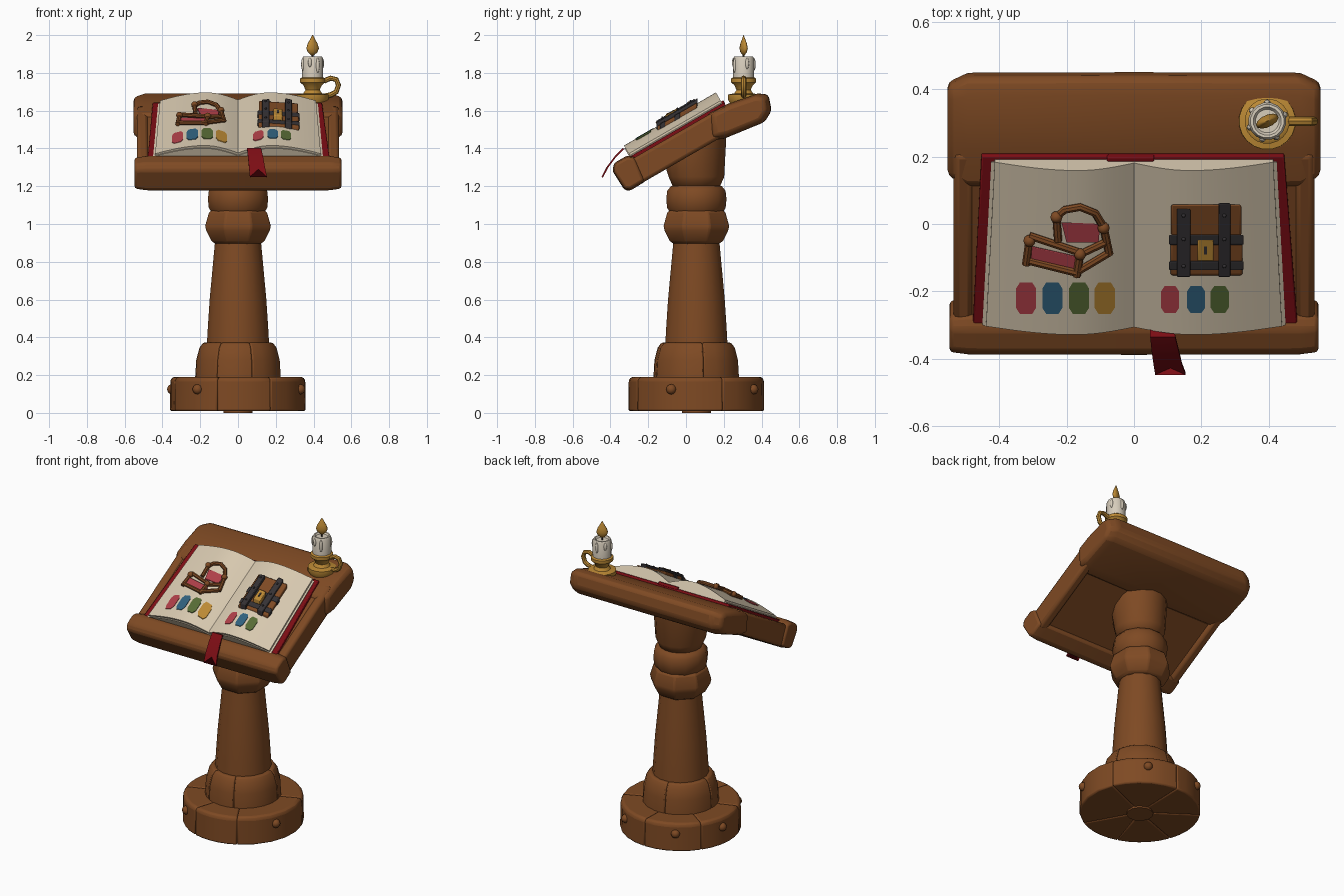
import bpy, bmesh
from math import sin, cos, pi, radians, hypot
from mathutils import Matrix, Vector

if "Cube" in bpy.data.objects:
    bpy.data.objects.remove(bpy.data.objects["Cube"])


def material(name, rgb):
    m = bpy.data.materials.new(name)
    m.use_nodes = True
    m.diffuse_color = (*rgb, 1)
    bsdf = m.node_tree.nodes["Principled BSDF"]
    bsdf.inputs["Base Color"].default_value = (*rgb, 1)
    bsdf.inputs["Roughness"].default_value = 0.8
    return m


WOOD = material("warm wood", (.21, .068, .017))
RED = material("dark red cloth", (.20, .004, .007))
PAGE = material("cream paper", (.68, .58, .43))
WAX = material("candle wax", (.68, .61, .50))
GOLD = material("gold", (.50, .25, .035))
PINK = material("faded rose", (.43, .05, .065))
BLUE = material("ink blue", (.03, .12, .21))
GREEN = material("moss green", (.095, .145, .035))
IRON = material("dark iron", (.035, .031, .034))

# Frame of the sloping desk: x across, y up the slope, z away from the board
DESK = Matrix.Translation((0, 0, 1.507)) @ Matrix.Rotation(radians(30), 4, 'X')
WORLD = Matrix()
POST_Y = .055


def finish(obj, name, mat, matrix=WORLD, bevel=0, angle=40):
    obj.name = name
    obj.data.materials.append(mat)
    bpy.ops.object.select_all(action='DESELECT')
    obj.select_set(True)
    bpy.context.view_layer.objects.active = obj
    bpy.ops.object.shade_smooth_by_angle(angle=radians(angle))
    if bevel:
        mod = obj.modifiers.new("soft edges", 'BEVEL')
        mod.width, mod.segments, mod.limit_method = bevel, 2, 'ANGLE'
        mod.angle_limit = radians(angle)
    obj.matrix_world = matrix @ obj.matrix_basis
    return obj


def loft(name, rings, mat, matrix=WORLD, bevel=0, angle=40):
    """Skin a list of closed rings and cap both ends."""
    bm = bmesh.new()
    rows = [[bm.verts.new(p) for p in ring] for ring in rings]
    n = len(rows[0])
    for a, b in zip(rows, rows[1:]):
        for i in range(n):
            j = (i + 1) % n
            bm.faces.new((a[i], a[j], b[j], b[i]))
    bm.faces.new(rows[0])
    bm.faces.new(rows[-1][::-1])
    bmesh.ops.recalc_face_normals(bm, faces=bm.faces)
    mesh = bpy.data.meshes.new(name)
    bm.to_mesh(mesh)
    bm.free()
    obj = bpy.data.objects.new(name, mesh)
    bpy.context.collection.objects.link(obj)
    return finish(obj, name, mat, matrix, bevel, angle)


def lathe(name, profile, mat, sides, cx=0, cy=POST_Y, bevel=0, angle=40, squash=1):
    rings = [[(cx + r * cos(2 * pi * (i + .5) / sides),
               cy + squash * r * sin(2 * pi * (i + .5) / sides), z)
              for i in range(sides)] for r, z in profile]
    return loft(name, rings, mat, bevel=bevel, angle=angle)


def box(name, x, y, z, mat, matrix=WORLD, bevel=0):
    rings = [[(x[0], y[0], h), (x[1], y[0], h), (x[1], y[1], h), (x[0], y[1], h)] for h in z]
    return loft(name, rings, mat, matrix, bevel)


def ball(name, loc, r, mat, matrix=WORLD, scale=(1, 1, 1)):
    bpy.ops.mesh.primitive_uv_sphere_add(segments=12, ring_count=8, radius=r, location=loc)
    bpy.context.object.scale = scale
    return finish(bpy.context.object, name, mat, matrix, angle=60)


def tube(name, points, r, mat, matrix=WORLD):
    curve = bpy.data.curves.new(name, 'CURVE')
    curve.dimensions, curve.bevel_depth, curve.bevel_resolution = '3D', r, 2
    curve.use_fill_caps = True
    spline = curve.splines.new('POLY')
    spline.points.add(len(points) - 1)
    for p, co in zip(spline.points, points):
        p.co = (*co, 1)
    obj = bpy.data.objects.new(name, curve)
    bpy.context.collection.objects.link(obj)
    bpy.ops.object.select_all(action='DESELECT')
    obj.select_set(True)
    bpy.context.view_layer.objects.active = obj
    bpy.ops.object.convert(target='MESH')
    return finish(bpy.context.object, name, mat, matrix)


# Foot: ring of bevelled blocks, most with a wooden peg
def blocks(name, seams, profile, inner, bevel):
    for k, (a, b) in enumerate(zip(seams, seams[1:])):
        angles = [radians(a + (b - a) * i / 5) for i in range(6)]
        outline = [(inner, profile[0][1])] + profile + [(inner, profile[-1][1])]
        rings = [[(r * cos(t), POST_Y + r * sin(t), z) for r, z in outline] for t in angles]
        loft(f"{name}_{k + 1}", rings, WOOD, bevel=bevel, angle=25)


blocks("foot_block", [-61, 23, 88, 145, 200, 252, 299],
       [(.36, .01), (.358, .175), (.345, .19)], .06, .009)
lathe("foot_core", [(.08, .0), (.08, .18)], WOOD, 12)
for a in (58, 120, 169, 233, 338):
    t = radians(a)
    ball("foot_peg", (.355 * cos(t), POST_Y + .355 * sin(t), .125), .027, WOOD)
blocks("lower_tier_block", [-70, 10, 100, 180, 240, 290],
       [(.228, .18), (.222, .28), (.205, .345), (.185, .372)], .06, .008)

# Column, collars and neck
lathe("column", [(.168, .36), (.163, .45), (.153, .6), (.136, .78), (.122, .93)], WOOD, 16)
lathe("lower_collar", [(.13, .895), (.152, .91), (.182, .965), (.188, .99), (.165, 1.065), (.14, 1.075)],
      WOOD, 8, bevel=.008, angle=30)
lathe("upper_collar", [(.14, 1.055), (.16, 1.085), (.165, 1.13), (.16, 1.175), (.14, 1.2), (.11, 1.21)],
      WOOD, 12, angle=50)
neck = lathe("neck", [(.10, 1.19), (.13, 1.205), (.15, 1.25), (.162, 1.31), (.172, 1.42)], WOOD, 16, angle=50)
for v in neck.data.vertices:
    if v.co.z > 1.3:
        v.co.z = 1.507 + .577 * v.co.y - (.08 if v.co.z > 1.4 else .16)

# Sloping desk
box("desk_panel", (-.48, .48), (-.36, .26), (-.11, -.004), WOOD, DESK)
for side, name in ((-1, "right"), (1, "left")):
    box(name + "_desk_rail", sorted((side * .475, side * .535)), (-.36, .24), (-.135, .002), WOOD, DESK, .018)


def rail(name, profile, half, end, mat_matrix, bevel):
    cy = sum(p[0] for p in profile) / len(profile)
    cz = sum(p[1] for p in profile) / len(profile)
    rings = [[(x, cy + (y - cy) * s, cz + (z - cz) * s) for y, z in profile]
             for x, s in ((-half, end), (-half + .06, 1), (0, 1.01), (half - .06, 1), (half, end))]
    loft(name, rings, WOOD, mat_matrix, bevel, 25)


rail("front_desk_rail", [(-.445, -.12), (-.45, .0), (-.42, .03), (-.345, .03), (-.31, .005), (-.325, -.135), (-.42, -.138)],
     .547, .9, DESK, .012)
rail("back_desk_rail", [(.12, 1.44), (.2, 1.452), (.415, 1.54), (.452, 1.6), (.435, 1.685),
                        (.38, 1.69), (.22, 1.635), (.11, 1.58)], .553, .82, WORLD, .018)

# Open book
HALF = .43


def page_height(x):
    t = min(abs(x) / HALF, 1)
    if t < .4:
        return .04 + .045 * sin(pi / 2 * t / .4)
    return .035 + .05 * cos(pi / 2 * (t - .4) / .6)


loft("book_cover", [[(-.478, -.34, z), (.485, -.34, z), (.445, .243, z), (-.452, .243, z)] for z in (-.004, .018)],
     RED, DESK, .005)
box("book_spine", (-.08, .06), (.2, .245), (.01, .03), RED, DESK, .004)


def page_block(name, grow, drop, low, high):
    rings = []
    for i in range(-14, 15):
        x = HALF * i / 14
        h = page_height(x) - drop
        xl, xh = x * 1.02 * grow, x * .96 * grow
        rings.append([(xl, low, h), (xh, high, h), (xh, high, .012), (xl, low, .012)])
    loft(name, rings, PAGE, DESK)


page_block("page_stack", 1.025, .014, -.335, .225)
page_block("open_pages", 1, 0, -.33, .232)


# Raised pictures that follow the paper; points are given as seen from above
def on_page(x, y, lift):
    h = page_height(x) + lift
    return (x, (y + .5 * h) / .866, h)


def plate(name, pts, lift, mat, bevel=0):
    loft(name, [[on_page(x, y, h) for x, y in pts] for h in (-.006, lift)], mat, DESK, bevel)


def panel(name, x0, x1, y0, y1, lift, mat, bevel=0):
    plate(name, [(x0, y0), (x1, y0), (x1, y1), (x0, y1)], lift, mat, bevel)


def swatch(x, y, mat, rx, ry):
    plate("paint_swatch", [(x + rx * a, y + ry * b) for a, b in
                           ((-.6, -1), (.6, -1), (1, -.6), (1, .6), (.6, 1), (-.6, 1), (-1, .6), (-1, -.6))], .003, mat)


for x, mat in zip((-.32, -.242, -.163, -.087), (PINK, BLUE, GREEN, GOLD)):
    swatch(x, -.22, mat, .03, .047)
for x, mat in zip((.107, .184, .254), (PINK, BLUE, GREEN)):
    swatch(x, -.224, mat, .027, .04)

# Armchair picture
plate("chair_back_cushion", [(-.215, .005), (-.1, -.0), (-.105, -.055), (-.2, -.055)], .008, PINK)
plate("chair_seat_cushion", [(-.305, -.065), (-.15, -.1), (-.155, -.14), (-.305, -.105)], .014, PINK, .004)
chair_bars = [[(-.23, .02), (-.205, .042), (-.16, .05), (-.115, .032), (-.09, -.01)],
              [(-.31, -.05), (-.32, -.12)], [(-.31, -.035), (-.16, -.085)],
              [(-.16, -.09), (-.17, -.155)], [(-.16, -.09), (-.075, -.05)],
              [(-.09, -.01), (-.073, -.09)], [(-.165, -.14), (-.073, -.085)],
              [(-.31, -.11), (-.17, -.145)], [(-.23, .02), (-.225, -.05)]]
for bar in chair_bars:
    tube("chair_frame", [on_page(x, y, .012) for x, y in bar], .012, WOOD, DESK)
for x, y in ((-.23, .02), (-.09, -.012), (-.31, -.05), (-.16, -.09)):
    ball("chair_knob", on_page(x, y, .016), .018, WOOD, DESK)

# Chest picture
panel("chest_lid", .11, .318, -.035, .058, .02, WOOD, .006)
panel("chest_body", .108, .322, -.152, -.055, .018, WOOD, .006)
for y0, y1 in ((-.062, -.032), (-.137, -.11)):
    panel("chest_band", .104, .325, y0, y1, .023, IRON, .004)
for x0, x1, y1 in ((.127, .167, .045), (.25, .286, .062)):
    panel("chest_strap", x0, x1, -.157, y1, .028, IRON, .004)
    for y in (.025, -.045, -.125):
        ball("strap_rivet", on_page((x0 + x1) / 2, y, .028), .006, IRON, DESK)
panel("chest_lock", .188, .236, -.11, -.047, .031, GOLD, .004)
panel("keyhole", .207, .217, -.09, -.066, .033, IRON)

# Ribbon with a forked end
path = [(.083, -.29, 1.385, .036), (.085, -.335, 1.402, .037), (.092, -.375, 1.362, .04),
        (.1, -.418, 1.305, .042), (.108, -.447, 1.25, .045)]
rings = []
for k, (x, y, z, w) in enumerate(path):
    fork = .04 if k == len(path) - 1 else 0
    front = [(x - w, y, z), (x, y + fork * .5, z + fork), (x + w, y, z)]
    rings.append(front + [(a, b + .007, c - .005) for a, b, c in front[::-1]])
loft("ribbon", rings, RED)

# Candle and holder
CX, CY = .395, .305
lathe("candle_holder", [(.07, 1.635), (.085, 1.66), (.084, 1.685), (.05, 1.692), (.038, 1.71), (.05, 1.735),
                        (.067, 1.75), (.067, 1.77), (.058, 1.776)], GOLD, 20, CX, CY)
tube("holder_handle", [(CX + .06, CY, 1.757), (.49, CY, 1.772), (.52, CY, 1.765), (.532, CY, 1.735),
                       (.52, CY, 1.7), (.495, CY, 1.685), (.45, CY, 1.675)], .014, GOLD)
lathe("candle", [(.056, 1.77), (.056, 1.875), (.05, 1.888), (.042, 1.888), (.035, 1.878)], WAX, 16, CX, CY)
for a, length in ((200, .035), (255, .025), (300, .04), (20, .03), (90, .035), (145, .025)):
    t = radians(a)
    ball("wax_drip", (CX + .054 * cos(t), CY + .054 * sin(t), 1.88 - length), .01, WAX, scale=(1, 1, length / .01))
tube("wick", [(CX, CY, 1.87), (CX, CY, 1.905)], .005, IRON)
flame = lathe("flame", [(.008, 1.893), (.028, 1.91), (.036, 1.93), (.028, 1.955), (.013, 1.98), (.002, 2.0)],
              GOLD, 12, 0, 0, angle=70, squash=.5)
flame.matrix_world = Matrix.Translation((CX, CY, 0)) @ Matrix.Rotation(radians(25), 4, 'Z')
